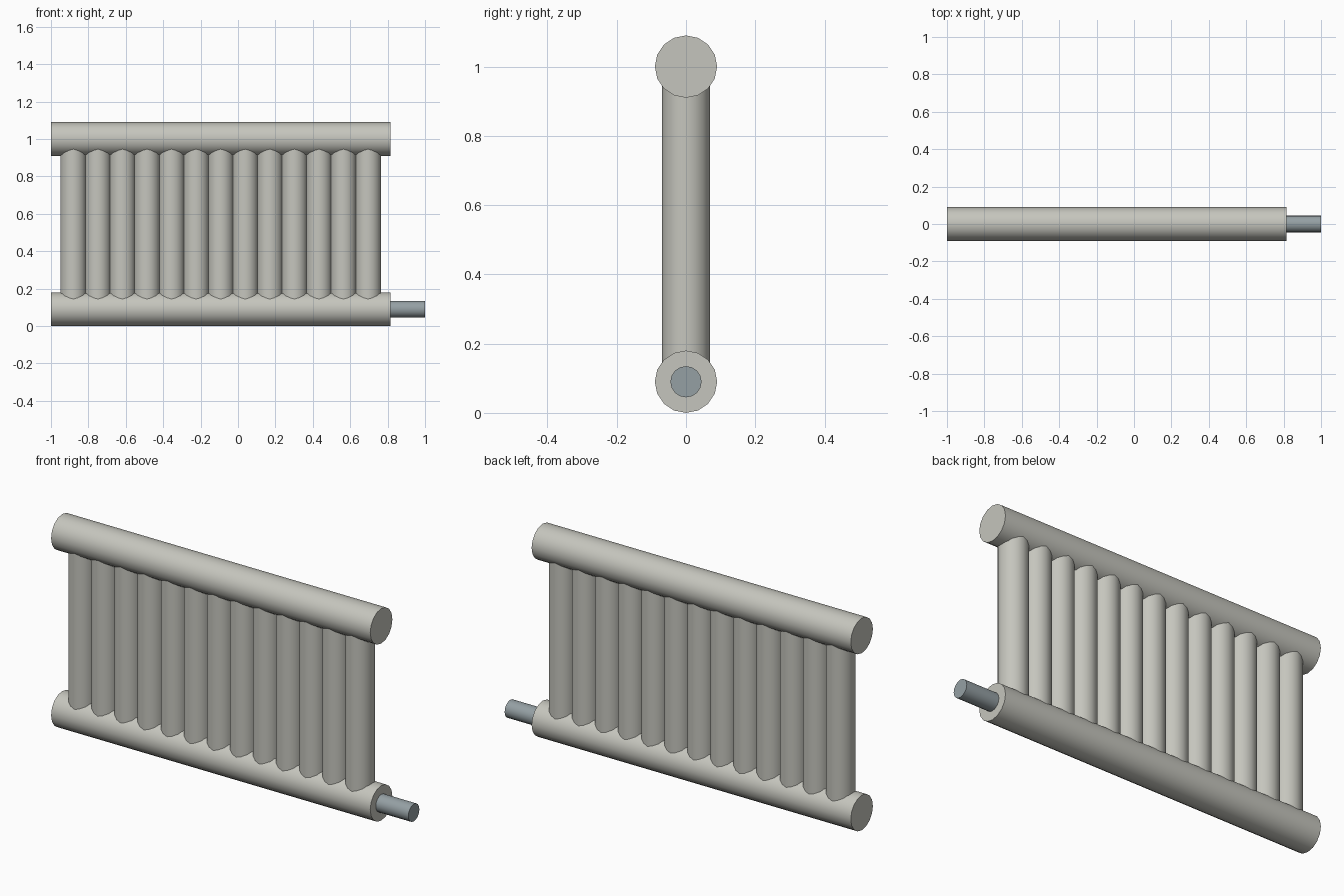
import bpy
import math

cube = bpy.data.objects.get("Cube")
if cube:
    bpy.data.objects.remove(cube, do_unlink=True)


def material(name, color):
    m = bpy.data.materials.new(name)
    m.use_nodes = True
    m.diffuse_color = color
    m.node_tree.nodes["Principled BSDF"].inputs["Base Color"].default_value = color
    return m


def tube(name, radius, length, center, mat, sides=16, along_x=False):
    """Capped cylinder, upright or lying along x."""
    rotation = (0, math.pi / 2, 0) if along_x else (0, 0, 0)
    bpy.ops.mesh.primitive_cylinder_add(vertices=sides, radius=radius, depth=length,
                                        location=center, rotation=rotation)
    ob = bpy.context.object
    ob.name = name
    ob.data.materials.append(mat)
    bpy.ops.object.shade_smooth_by_angle(angle=math.radians(40))
    return ob


enamel = material("warm grey enamel", (0.56, 0.56, 0.51, 1))
steel = material("blue grey steel", (0.30, 0.35, 0.37, 1))

LEFT, RIGHT = -1.0, 0.815
HEADER_R = 0.09
LOW, HIGH = HEADER_R, 1.0
mid_x = (LEFT + RIGHT) / 2

# Horizontal header pipes
for name, z in (("bottom_header", LOW), ("top_header", HIGH)):
    tube(name, HEADER_R, RIGHT - LEFT, (mid_x, 0, z), enamel, along_x=True)

# Row of upright columns, slightly overlapping
COLUMNS, PITCH = 13, 0.1313
for i in range(COLUMNS):
    x = mid_x + (i - (COLUMNS - 1) / 2) * PITCH
    tube(f"column_{i + 1}", 0.07, HIGH - LOW, (x, 0, (LOW + HIGH) / 2), enamel)

# Supply stub at the lower end
tube("supply_pipe", 0.045, 1 - RIGHT + 0.02, ((1 + RIGHT - 0.02) / 2, 0, LOW), steel, along_x=True)
